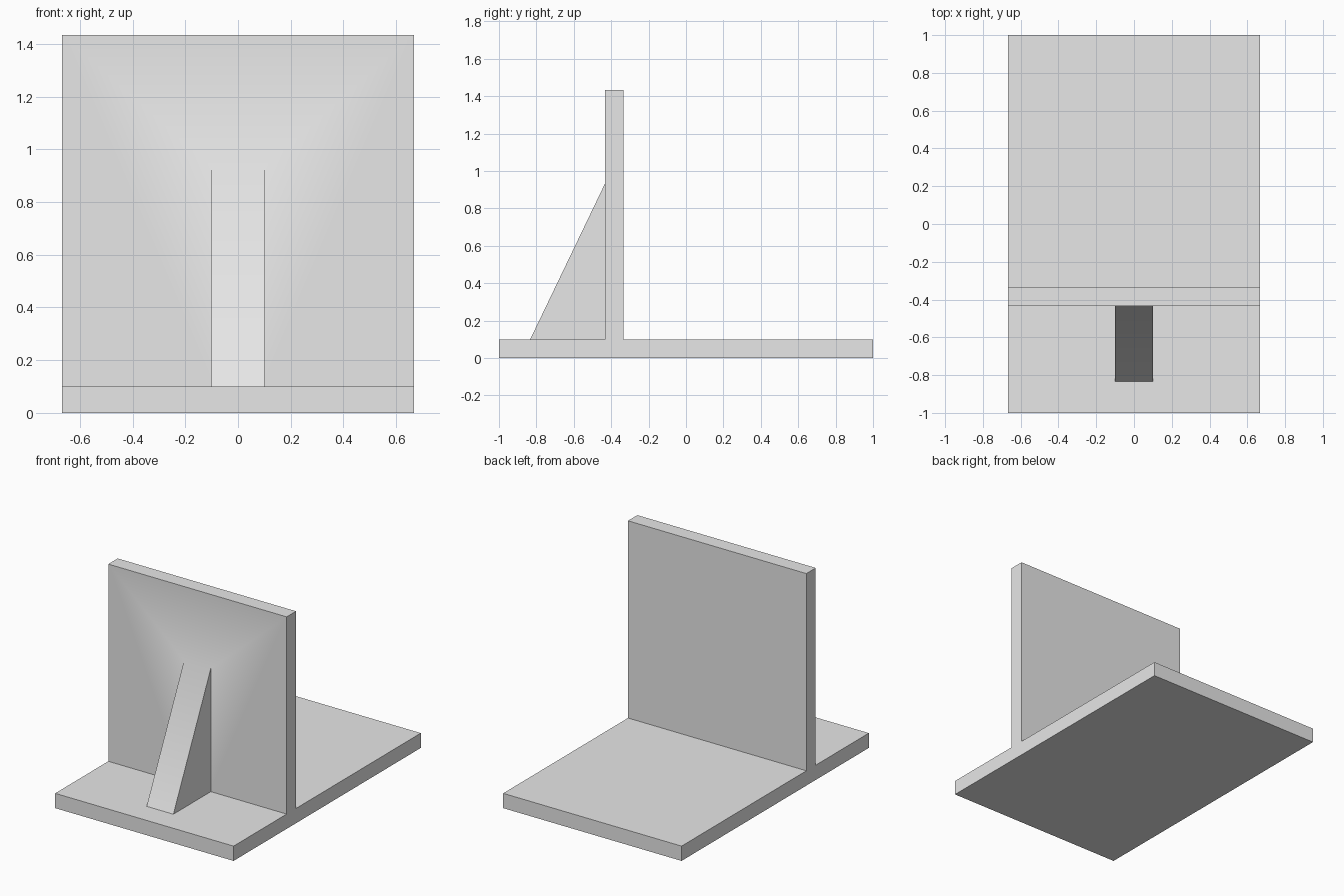
import bpy
import bmesh
from math import radians
from mathutils import Vector

if "Cube" in bpy.data.objects:
    bpy.data.objects.remove(bpy.data.objects["Cube"], do_unlink=True)

HALF_WIDTH, HALF_LENGTH, RIB_HALF = 0.667, 1.0, 0.1
BASE_TOP, WALL_TOP, RIB_TOP = 0.1, 1.433, 0.933
WALL_FRONT, WALL_BACK, RIB_FRONT = -0.433, -0.333, -0.833

grey = bpy.data.materials.new("plain_grey")
grey.use_nodes = True
grey.diffuse_color = (0.8, 0.8, 0.8, 1)
grey.node_tree.nodes["Principled BSDF"].inputs["Base Color"].default_value = (0.8, 0.8, 0.8, 1)


def extrude_profile(name, profile, half):
    """Extrude a (y, z) side profile symmetrically along x."""
    bm = bmesh.new()
    face = bm.faces.new([bm.verts.new((-half, y, z)) for y, z in profile])
    result = bmesh.ops.extrude_face_region(bm, geom=[face])
    moved = [v for v in result["geom"] if isinstance(v, bmesh.types.BMVert)]
    bmesh.ops.translate(bm, verts=moved, vec=Vector((2 * half, 0, 0)))
    bmesh.ops.recalc_face_normals(bm, faces=bm.faces)
    mesh = bpy.data.meshes.new(name)
    bm.to_mesh(mesh)
    bm.free()
    mesh.materials.append(grey)
    obj = bpy.data.objects.new(name, mesh)
    bpy.context.collection.objects.link(obj)
    return obj


# Base plate and upright wall in one T-shaped section
stand = extrude_profile("base_and_wall", [
    (-HALF_LENGTH, 0), (HALF_LENGTH, 0), (HALF_LENGTH, BASE_TOP),
    (WALL_BACK, BASE_TOP), (WALL_BACK, WALL_TOP),
    (WALL_FRONT, WALL_TOP), (WALL_FRONT, BASE_TOP), (-HALF_LENGTH, BASE_TOP),
], HALF_WIDTH)

# Triangular rib, its slope continued slightly into the wall and base
slope = (RIB_TOP - BASE_TOP) / (WALL_FRONT - RIB_FRONT)
sink = 0.04
rib = extrude_profile("support_rib", [
    (RIB_FRONT - sink / slope, BASE_TOP - sink),
    (WALL_FRONT + sink, BASE_TOP - sink),
    (WALL_FRONT + sink, RIB_TOP + sink * slope),
], RIB_HALF)
rib.hide_render = True

# Join the rib to the stand as one solid
union = stand.modifiers.new("join_rib", "BOOLEAN")
union.operation = "UNION"
union.solver = "EXACT"
union.object = rib
for obj in bpy.context.selected_objects:
    obj.select_set(False)
stand.select_set(True)
bpy.context.view_layer.objects.active = stand
bpy.ops.object.modifier_apply(modifier=union.name)
bpy.data.objects.remove(rib, do_unlink=True)
stand.name = "ribbed_stand"

# The shallow crease between slope and wall stays smooth
bpy.ops.object.shade_smooth_by_angle(angle=radians(30))
